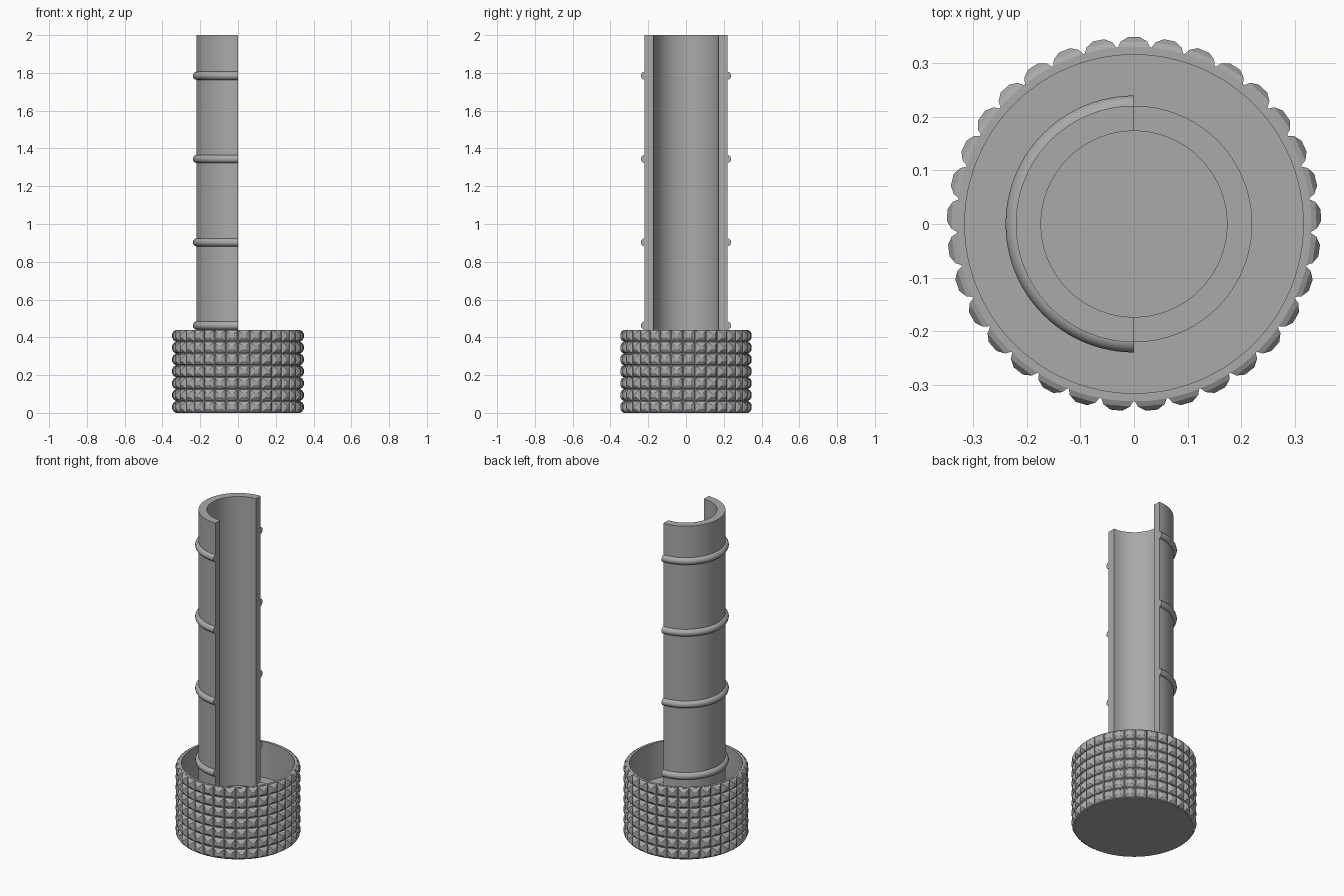
import bpy, bmesh, math

cube = bpy.data.objects.get("Cube")
if cube:
    bpy.data.objects.remove(cube)

grey = bpy.data.materials.new("plain grey")
grey.use_nodes = True
COLOUR = (0.4, 0.4, 0.4, 1)
grey.diffuse_color = COLOUR
grey.node_tree.nodes["Principled BSDF"].inputs["Base Color"].default_value = COLOUR

CUP_R, CUP_H, FLOOR = 0.33, 0.44, 0.22
TUBE_R, BORE_R, COLLAR = 0.22, 0.173, 0.24
ROWS, COLS = 7, 33


def finish(name, bm, smooth=True):
    bmesh.ops.remove_doubles(bm, verts=bm.verts, dist=1e-5)
    bmesh.ops.recalc_face_normals(bm, faces=bm.faces)
    mesh = bpy.data.meshes.new(name)
    bm.to_mesh(mesh)
    bm.free()
    mesh.materials.append(grey)
    obj = bpy.data.objects.new(name, mesh)
    bpy.context.collection.objects.link(obj)
    if smooth:
        bpy.ops.object.select_all(action='DESELECT')
        obj.select_set(True)
        bpy.context.view_layer.objects.active = obj
        bpy.ops.object.shade_smooth_by_angle(angle=math.radians(35))
    return obj


def revolve(name, profile, closed, half=False, steps=96):
    """Turn an (r, z) profile about z; half keeps the -x side and caps its ends."""
    bm = bmesh.new()
    start = math.pi / 2 if half else 0
    sweep = math.pi if half else 2 * math.pi
    verts = [bm.verts.new((r * math.cos(start), r * math.sin(start), z))
             for r, z in profile]
    edges = [bm.edges.new(pair) for pair in zip(verts, verts[1:])]
    if closed:
        edges.append(bm.edges.new((verts[-1], verts[0])))
    out = bmesh.ops.spin(bm, geom=verts + edges, cent=(0, 0, 0), axis=(0, 0, 1),
                         angle=sweep, steps=steps)
    if half:
        bm.faces.new(verts)
        last = [e for e in out["geom_last"] if isinstance(e, bmesh.types.BMEdge)]
        bmesh.ops.contextual_create(bm, geom=last)
    return finish(name, bm)


# Cup with a raised inner floor
revolve("cup", [(0, 0), (CUP_R, 0), (CUP_R, CUP_H), (0.315, CUP_H),
                (0.315, FLOOR), (0, FLOOR)], closed=False)

# Full collar at the foot of the tube, then the cut-away half tube
revolve("collar", [(BORE_R, FLOOR - 0.01), (TUBE_R, FLOOR - 0.01),
                   (TUBE_R, COLLAR), (BORE_R, COLLAR)], closed=True)
revolve("half_tube", [(BORE_R, COLLAR), (TUBE_R, COLLAR),
                      (TUBE_R, 2), (BORE_R, 2)], closed=True, half=True, steps=48)

# Half-round bands around the tube
for i in range(4):
    z = 0.462 + i * 0.441
    section = [(0.217 + 0.022 * math.cos(a), z + 0.022 * math.sin(a))
               for a in (2 * math.pi * k / 16 for k in range(16))]
    revolve(f"band_{i + 1}", section, closed=True, half=True, steps=48)

# Grip studs: stepped pyramids in rows around the cup
bm = bmesh.new()
pitch = CUP_H / ROWS
LEVELS = [(0.326, 0.031), (0.339, 0.025), (0.348, 0.011)]
for row in range(ROWS):
    z = pitch * (row + 0.5)
    for col in range(COLS):
        a = math.pi / 2 + 2 * math.pi * col / COLS
        c, s = math.cos(a), math.sin(a)
        rings = []
        for r, h in LEVELS:
            rings.append([bm.verts.new((r * c - u * h * s, r * s + u * h * c, z + v * h))
                          for u, v in ((-1, -1), (1, -1), (1, 1), (-1, 1))])
        for low, high in zip(rings, rings[1:]):
            for k in range(4):
                n = (k + 1) % 4
                bm.faces.new((low[k], low[n], high[n], high[k]))
        bm.faces.new(rings[-1])
finish("grip_studs", bm, smooth=False)
